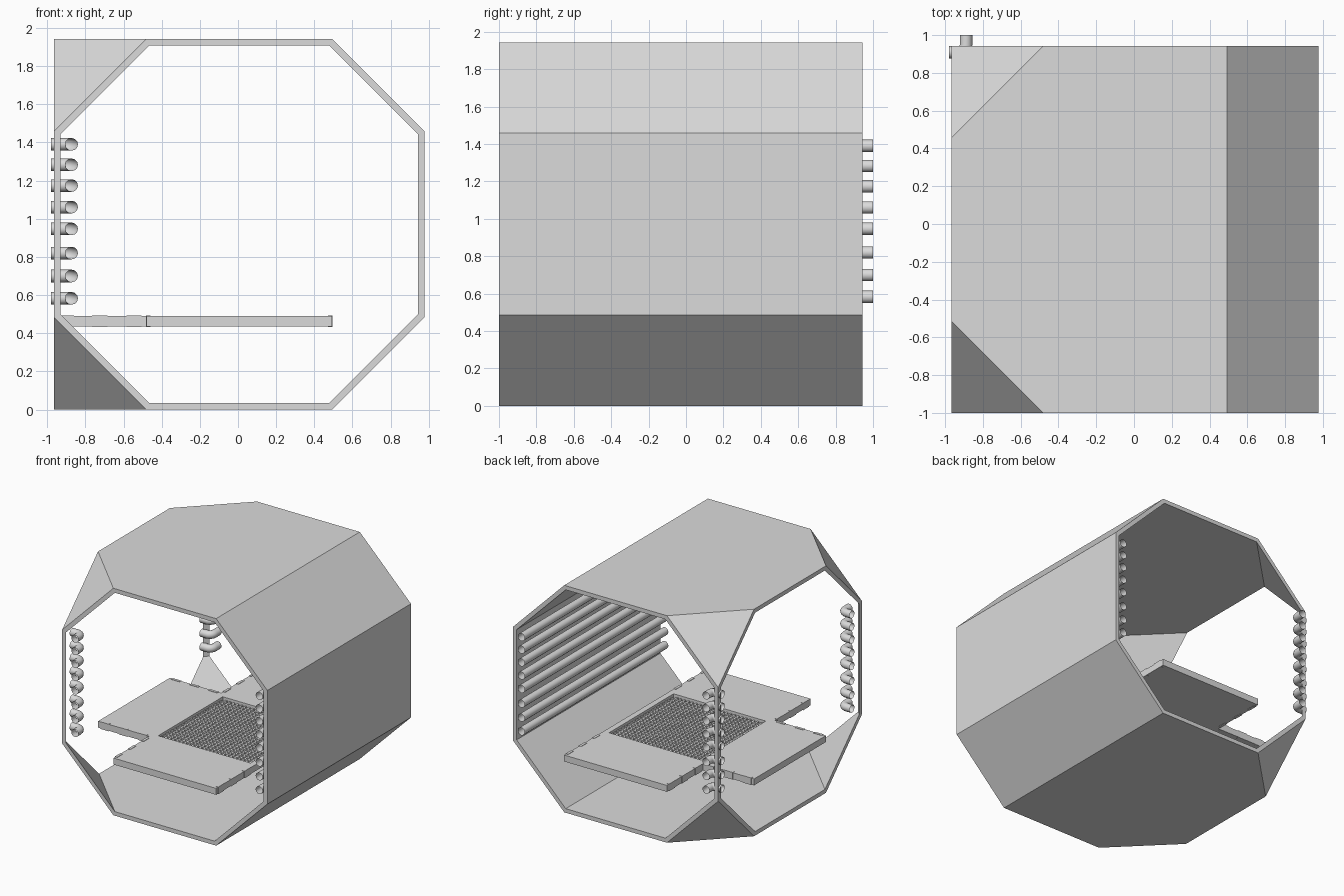
import bpy
import bmesh
from math import cos, sin, tan, pi
from mathutils import Vector

cube = bpy.data.objects.get("Cube")
if cube:
    bpy.data.objects.remove(cube, do_unlink=True)

# One shared grey
grey = bpy.data.materials.new("light_grey")
grey.use_nodes = True
colour = (0.71, 0.71, 0.71, 1)
grey.diffuse_color = colour
grey.node_tree.nodes["Principled BSDF"].inputs["Base Color"].default_value = colour

# Body extents
X0, X1, Y0, Y1, H = -0.965, 0.978, -1.0, 0.943, 1.943
CUT, WALL = 0.485, 0.035
XA, XB, YA, YB = X0 + CUT, X1 - CUT, Y0 + CUT, Y1 - CUT


def add_mesh(name, bm):
    mesh = bpy.data.meshes.new(name)
    bm.to_mesh(mesh)
    bm.free()
    mesh.materials.append(grey)
    obj = bpy.data.objects.new(name, mesh)
    bpy.context.collection.objects.link(obj)


def add_box(bm, x0, x1, y0, y1, z0, z1):
    verts = bmesh.ops.create_cube(bm, size=1)["verts"]
    for v in verts:
        v.co = Vector(((x0 + x1) / 2 + v.co.x * (x1 - x0),
                       (y0 + y1) / 2 + v.co.y * (y1 - y0),
                       (z0 + z1) / 2 + v.co.z * (z1 - z0)))


def boxes(name, items):
    bm = bmesh.new()
    for item in items:
        add_box(bm, *item)
    add_mesh(name, bm)


def octagon(lo, hi, inset):
    """Upright square with its corners cut at 45 degrees, inset evenly."""
    mid, reach = (lo + hi) / 2, (hi - lo) / 2
    a, b = reach - inset, reach - CUT - inset * tan(pi / 8)
    corners = ((a, b), (b, a), (-b, a), (-a, b), (-a, -b), (-b, -a), (b, -a), (a, -b))
    return [(mid + p, H / 2 + q) for p, q in corners]


def openings(inset):
    """Rings of the front, back and side openings."""
    across = octagon(X0, X1, inset)
    return [[Vector((a, Y0, z)) for a, z in across],
            [Vector((a, Y1, z)) for a, z in across],
            [Vector((X0, a, z)) for a, z in octagon(Y0, Y1, inset)]]


# Corridor shell: outer and inner skins joined by a flat rim at each opening
shell = bmesh.new()
for inset in (0, WALL):
    skin = bmesh.new()
    for ring in openings(inset):
        for p in ring:
            skin.verts.new(p)
    bmesh.ops.remove_doubles(skin, verts=skin.verts, dist=0.001)
    bmesh.ops.convex_hull(skin, input=skin.verts)
    bmesh.ops.dissolve_limit(skin, angle_limit=0.02, verts=skin.verts, edges=skin.edges)
    for face in skin.faces:
        pts = [v.co for v in face.verts]
        is_open = any(all(abs(p[axis] - value) < 0.001 for p in pts)
                      for axis, value in ((0, X0), (1, Y0), (1, Y1)))
        if not is_open:
            shell.faces.new([shell.verts.new(p) for p in pts])
    skin.free()
for outer, inner in zip(openings(0), openings(WALL)):
    for i in range(8):
        j = (i + 1) % 8
        shell.faces.new([shell.verts.new(p) for p in (outer[i], outer[j], inner[j], inner[i])])
bmesh.ops.remove_doubles(shell, verts=shell.verts, dist=0.001)
bmesh.ops.recalc_face_normals(shell, faces=shell.faces)
add_mesh("corridor_shell", shell)

# Deck with three arms around a framed grate
Z0, Z1, RIM = 0.435, 0.49, 0.05
boxes("front_deck_arm", [(XA, XB, Y0, YA, Z0, Z1)])
boxes("back_deck_arm", [(XA, XB, YB, Y1, Z0, Z1)])
boxes("side_deck_arm", [(X0, XA, YA, YB, Z0, Z1)])
boxes("grate_frame", [(XA, XB, YA, YA + RIM, Z0, Z1), (XA, XB, YB - RIM, YB, Z0, Z1),
                      (XA, XA + RIM, YA + RIM, YB - RIM, Z0, Z1),
                      (XB - RIM, XB, YA + RIM, YB - RIM, Z0, Z1)])

# Woven grate bars
bars, count, half = [], 24, 0.008
span = XB - XA - 2 * RIM
for i in range(1, count):
    x = XA + RIM + span * i / count
    y = YA + RIM + span * i / count
    bars.append((x - half, x + half, YA + RIM, YB - RIM, 0.445, 0.468))
    bars.append((XA + RIM, XB - RIM, y - half, y + half, 0.447, 0.47))
boxes("grate_bars", bars)

# Clips along the long edges of each arm
clips, lip, deep, wide = [], 0.003, 0.02, 0.04
for step in (0.065, 0.245, 0.42):
    for y in (YA - step, YB + step):
        for x0, x1 in ((XA - lip, XA + deep), (XB - deep, XB + lip)):
            clips.append((x0, x1, y - wide, y + wide, Z0 - lip, Z1 + lip))
    x = XA - step
    for y0, y1 in ((YA - lip, YA + deep), (YB - deep, YB + lip)):
        clips.append((x - wide, x + wide, y0, y1, Z0 - lip, Z1 + lip))
boxes("deck_clips", clips)


# Open-ended pipes
LEVELS = (1.39, 1.283, 1.174, 1.061, 0.947, 0.82, 0.70, 0.583)


def pipes(name, path):
    curve = bpy.data.curves.new(name, "CURVE")
    curve.dimensions = "3D"
    curve.bevel_depth = 0.033
    curve.bevel_resolution = 4
    for z in LEVELS:
        spline = curve.splines.new("POLY")
        spline.points.add(len(path) - 1)
        for point, (x, y) in zip(spline.points, path):
            point.co = (x, y, z, 1)
    temp = bpy.data.objects.new(name + "_path", curve)
    bpy.context.collection.objects.link(temp)
    bpy.context.view_layer.update()
    mesh = bpy.data.meshes.new_from_object(
        temp.evaluated_get(bpy.context.evaluated_depsgraph_get()))
    bpy.data.objects.remove(temp, do_unlink=True)
    mesh.materials.clear()
    mesh.materials.append(grey)
    mesh.shade_smooth()
    obj = bpy.data.objects.new(name, mesh)
    bpy.context.collection.objects.link(obj)


def elbow(x, y, side):
    """Path from the side opening, round a bend, out of an end opening."""
    bend = 0.04
    arc = [(x - bend + bend * sin(t * pi / 12), y + side * bend * (1 - cos(t * pi / 12)))
           for t in range(7)]
    return [(x - 0.091, y)] + arc + [(x, y + side * 0.091)]


pipes("wall_pipes", [(0.9, Y0), (0.9, Y1)])
pipes("back_elbow_pipes", elbow(-0.889, 0.909, 1))
pipes("front_elbow_pipes", elbow(-0.872, -0.87, -1))
